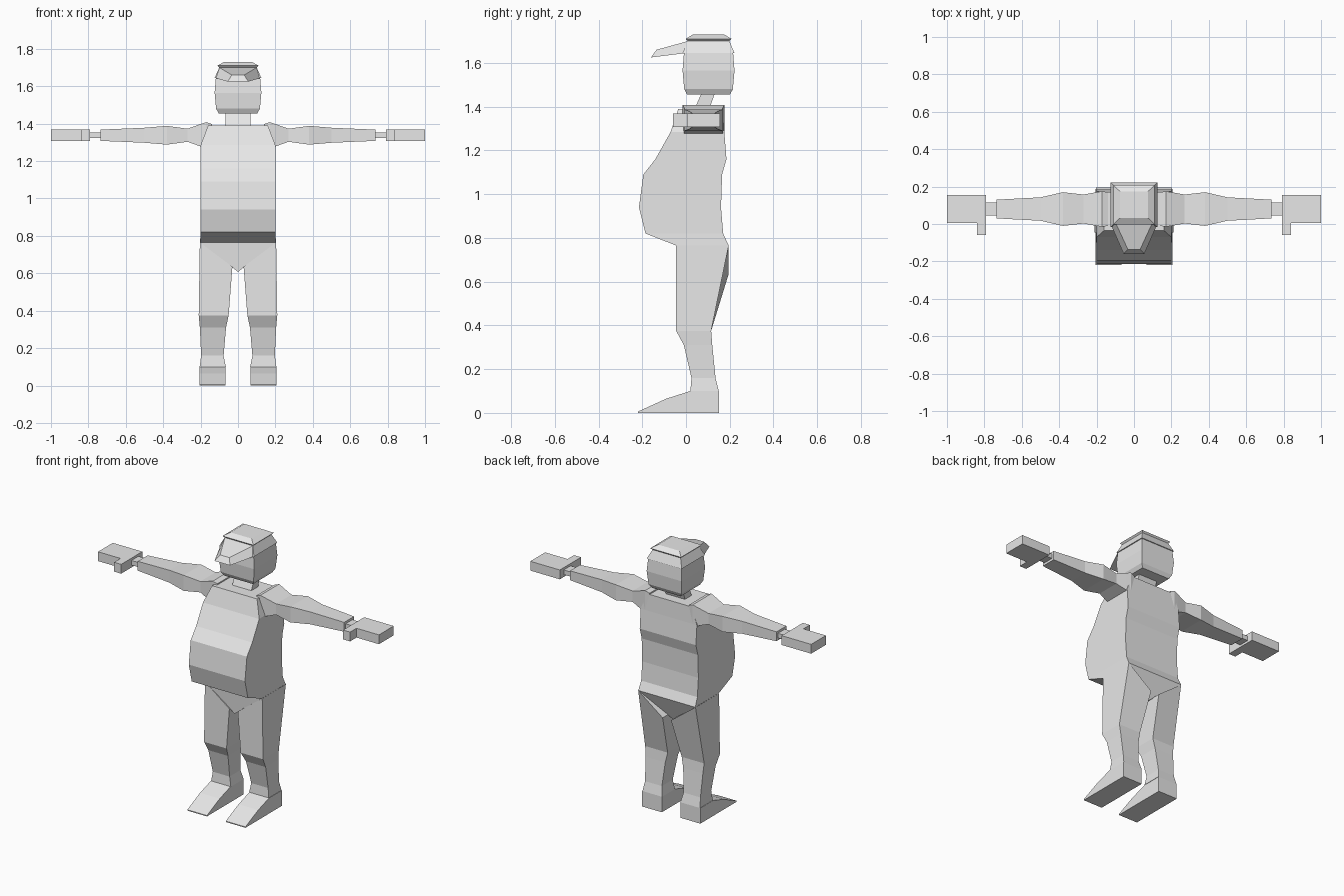
import bpy
import bmesh

cube = bpy.data.objects.get("Cube")
if cube:
    bpy.data.objects.remove(cube, do_unlink=True)

GREY = (0.8, 0.8, 0.8, 1)
grey = bpy.data.materials.new("plain grey")
grey.use_nodes = True
grey.diffuse_color = GREY
grey.node_tree.nodes["Principled BSDF"].inputs["Base Color"].default_value = GREY


def level(height, middle, half_width, front, back, inner_drop=0):
    """Horizontal section; its inner edge may hang lower."""
    inner, outer = middle - half_width, middle + half_width
    low = height - inner_drop
    return [(inner, front, low), (outer, front, height),
            (outer, back, height), (inner, back, low)]


def centred(height, half_width, front, back):
    """Horizontal section on the middle line of the body."""
    return level(height, 0, half_width, front, back)


def head_level(height, radius):
    """Nearly square section around the axis of the head."""
    depth = radius * 0.95
    return centred(height, radius, head_y - depth, head_y + depth)


def arm_section(x, depth, thickness, middle):
    """Upright section across the outstretched arm."""
    front, back = middle - depth / 2, middle + depth / 2
    bottom, top = arm_z - thickness / 2, arm_z + thickness / 2
    return [(x, front, bottom), (x, back, bottom), (x, back, top), (x, front, top)]


def visor_section(lower, upper):
    """Section from a lower and an upper edge, each half width, y and z."""
    (low_w, low_y, low_z), (top_w, top_y, top_z) = lower, upper
    return [(-low_w, low_y, low_z), (low_w, low_y, low_z),
            (top_w, top_y, top_z), (-top_w, top_y, top_z)]


def loft(name, rings, side=1):
    """Skin a run of four-sided sections and cap both ends."""
    bm = bmesh.new()
    loops = [[bm.verts.new((side * x, y, z)) for x, y, z in ring] for ring in rings]
    for start, end in zip(loops, loops[1:]):
        for i in range(len(start)):
            bm.faces.new((start[i - 1], start[i], end[i], end[i - 1]))
    bm.faces.new(loops[0])
    bm.faces.new(loops[-1])
    bmesh.ops.recalc_face_normals(bm, faces=bm.faces)
    mesh = bpy.data.meshes.new(name)
    bm.to_mesh(mesh)
    bm.free()
    mesh.materials.append(grey)
    bpy.context.collection.objects.link(bpy.data.objects.new(name, mesh))


def arm_part(name, side, stations, middle):
    loft(name, [arm_section(*station, middle) for station in stations], side)


hip_z, hip_width, hip_front, hip_back = 0.765, 0.203, -0.045, 0.195
crotch_z = 0.61
head_y = 0.103
arm_y, arm_z = 0.08, 1.338

# Torso with the round belly
belly = [(1.285, -0.07, 0.175), (1.16, -0.14, 0.185), (1.09, -0.195, 0.165),
         (0.94, -0.215, 0.16), (0.82, -0.185, 0.17)]
loft("torso", [centred(1.39, 0.16, -0.035, 0.17)]
     + [centred(z, 0.2, front, back) for z, front, back in belly]
     + [centred(hip_z, hip_width, hip_front, hip_back)])

# Wedge between the legs
loft("pelvis", [centred(hip_z, hip_width, hip_front, hip_back),
                centred(crotch_z, 0.003, -0.035, 0.13)])

# Neck leaning back
loft("neck", [centred(1.37, 0.068, 0.03, 0.1), centred(1.47, 0.068, 0.075, 0.135)])

# Head and cap
loft("head", [head_level(z, radius) for z, radius in (
    (1.455, 0.103), (1.48, 0.117), (1.565, 0.125), (1.65, 0.118))])
loft("cap", [head_level(z, radius) for z, radius in (
    (1.645, 0.125), (1.7, 0.1), (1.71, 0.11), (1.73, 0.075))])
loft("cap_visor", [
    visor_section(lower=(0.125, 0, 1.645), upper=(0.1, 0.01, 1.7)),
    visor_section(lower=(0.055, -0.16, 1.625), upper=(0.033, -0.135, 1.66))])

for word, side in (("left", 1), ("right", -1)):
    # Shoulder and arm
    arm_part(word + "_arm", side, (
        (0.14, 0.18, 0.12), (0.17, 0.19, 0.14), (0.2, 0.18, 0.12), (0.27, 0.155, 0.07),
        (0.38, 0.18, 0.1), (0.5, 0.125, 0.08), (0.735, 0.1, 0.06)), arm_y)
    # Wrist, hand and thumb
    arm_part(word + "_wrist", side, ((0.73, 0.07, 0.03), (0.8, 0.07, 0.03)), arm_y)
    arm_part(word + "_hand", side, ((0.79, 0.15, 0.06), (1, 0.15, 0.06)), arm_y)
    arm_part(word + "_thumb", side, ((0.79, 0.07, 0.06), (0.84, 0.07, 0.06)), -0.025)
    # Leg from the slanted hip down to the ankle
    loft(word + "_leg", [
        level(hip_z, 0.117, 0.087, hip_front, hip_back, inner_drop=0.13),
        level(0.375, 0.13, 0.08, -0.045, 0.115),
        level(0.31, 0.134, 0.07, -0.01, 0.12),
        level(0.16, 0.137, 0.06, 0.025, 0.135),
        level(0.1, 0.135, 0.07, 0.02, 0.15)], side)
    # Foot with a pointed toe
    loft(word + "_foot", [level(z, 0.137, 0.07, toe, 0.15) for z, toe in (
        (0.1, 0.02), (0.065, -0.09), (0.006, -0.22), (0, -0.22))], side)
